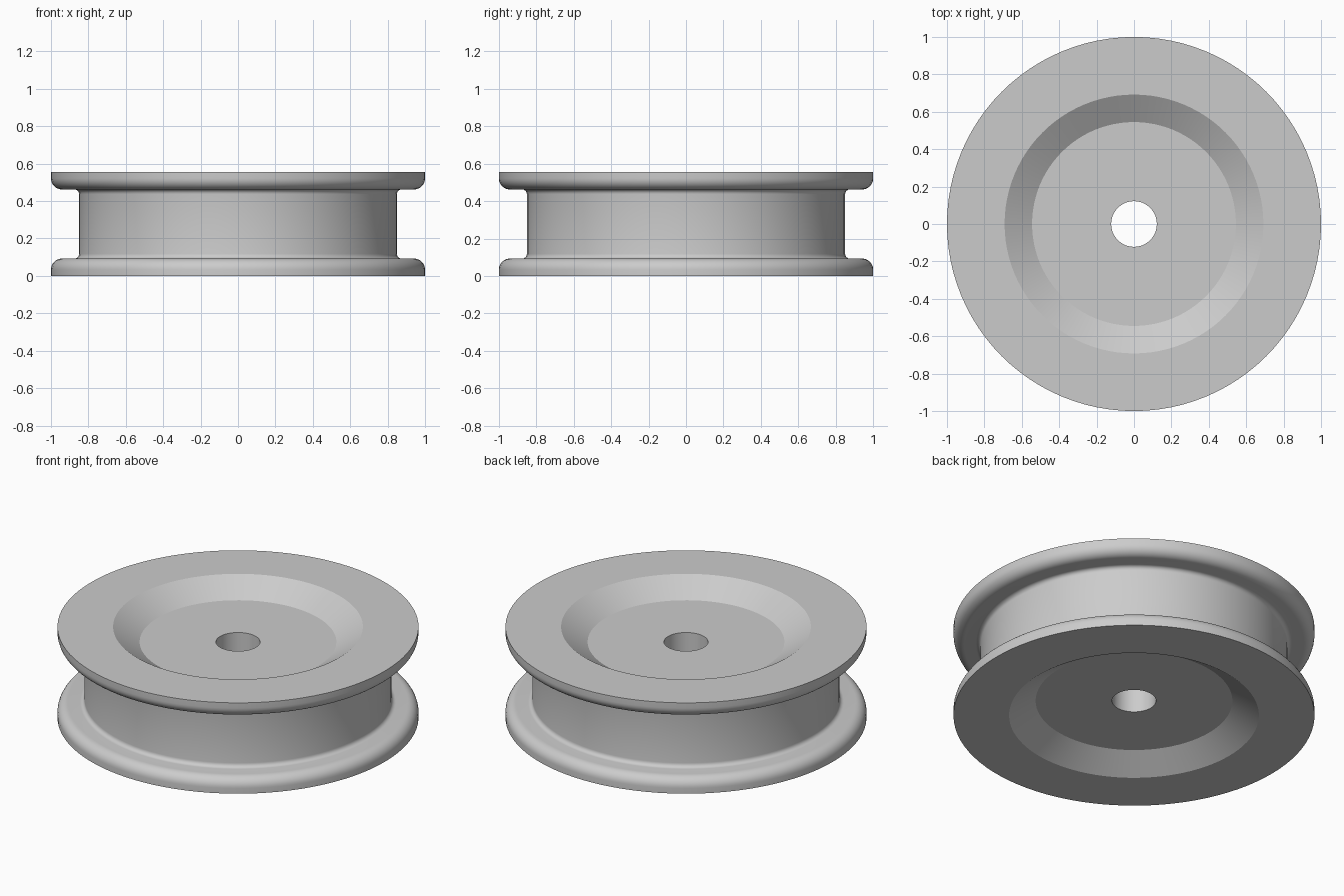
import bpy, bmesh, math
from mathutils import Vector

cube = bpy.data.objects.get("Cube")
if cube:
    bpy.data.objects.remove(cube, do_unlink=True)

HEIGHT = 0.555
SEGMENTS = 96


def make_material(name, color):
    mat = bpy.data.materials.new(name)
    mat.use_nodes = True
    mat.diffuse_color = color
    mat.node_tree.nodes["Principled BSDF"].inputs["Base Color"].default_value = color
    return mat


def arc(cx, cz, radius, start, end, steps):
    """Points on a circular arc, angles in degrees."""
    angles = [math.radians(start + (end - start) * i / steps) for i in range(steps + 1)]
    return [(cx + radius * math.cos(a), cz + radius * math.sin(a)) for a in angles]


# Upper half of the cross-section, from the bore to the groove
upper = [(0.122, HEIGHT - 0.093), (0.545, HEIGHT - 0.093), (0.692, HEIGHT), (1.0, HEIGHT)]
upper += arc(0.94, 0.522, 0.06, 0, -90, 8)      # rounded flange edge
upper += arc(0.875, 0.437, 0.025, 90, 180, 5)   # fillet into the groove
lower = [(r, HEIGHT - z) for r, z in reversed(upper)]
profile = upper + lower

# Revolve the closed cross-section around the axle
bm = bmesh.new()
verts = [bm.verts.new((r, 0, z)) for r, z in profile]
edges = [bm.edges.new((v, verts[(i + 1) % len(verts)])) for i, v in enumerate(verts)]
bmesh.ops.spin(bm, geom=verts + edges, cent=Vector(), axis=(0, 0, 1),
               angle=math.tau, steps=SEGMENTS, use_merge=True)
bmesh.ops.remove_doubles(bm, verts=bm.verts, dist=0.0001)
bmesh.ops.recalc_face_normals(bm, faces=bm.faces)
mesh = bpy.data.meshes.new("grooved_wheel")
bm.to_mesh(mesh)
bm.free()

wheel = bpy.data.objects.new("grooved_wheel", mesh)
bpy.context.collection.objects.link(wheel)
mesh.materials.append(make_material("light grey", (0.6, 0.6, 0.6, 1)))

# Smooth round surfaces, crisp rims
bpy.ops.object.select_all(action='DESELECT')
wheel.select_set(True)
bpy.context.view_layer.objects.active = wheel
bpy.ops.object.shade_smooth_by_angle(angle=math.radians(30))
